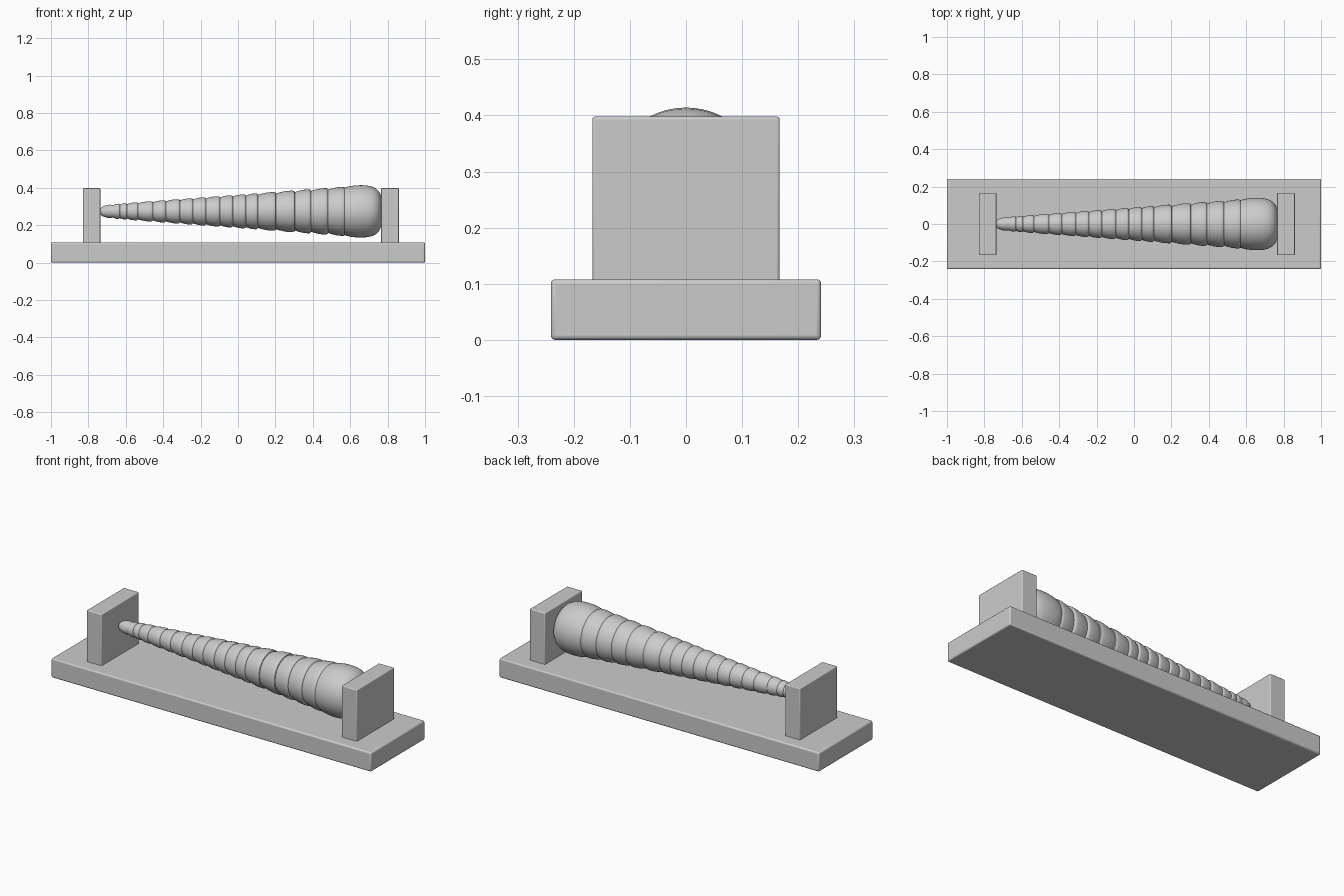
import bpy, bmesh, math

if "Cube" in bpy.data.objects:
    bpy.data.objects.remove(bpy.data.objects["Cube"])


def box(name, x0, x1, half_y, z0, z1, bevel):
    bpy.ops.mesh.primitive_cube_add(size=1, location=((x0 + x1) / 2, 0, (z0 + z1) / 2))
    ob = bpy.context.object
    ob.name = name
    ob.scale = (x1 - x0, 2 * half_y, z1 - z0)
    bpy.ops.object.transform_apply(location=False, rotation=False, scale=True)
    mod = ob.modifiers.new("soft_edges", "BEVEL")
    mod.width = bevel
    mod.segments = 3
    bpy.ops.object.shade_smooth_by_angle(angle=math.radians(40))
    return ob


# Stand: plinth with two upright end plates
box("base", -1, 1, 0.241, 0, 0.108, 0.008)
box("left_support", -0.83, -0.736, 0.167, 0.1, 0.398, 0.005)
box("right_support", 0.765, 0.86, 0.167, 0.1, 0.398, 0.005)

# Horn profile (x, radius): rounded tip, stepped whorls, blunt end
seams = [-0.67, -0.634, -0.596, -0.537, -0.457, -0.388, -0.313, -0.243, -0.174,
         -0.099, -0.03, 0.04, 0.104, 0.2, 0.302, 0.388, 0.479, 0.57]
AXIS_Z = 0.274


def taper(x):
    return 0.0435 + 0.0745 * (x + 0.6)


profile = [(-0.737, 0.012), (-0.732, 0.021), (-0.72, 0.028), (-0.70, 0.034), (-0.685, 0.036)]
for a, b in zip(seams, seams[1:]):
    step = 0.0035 + 0.04 * taper(a)
    low = taper(a) - step
    high = taper(b)
    for t in (0.0, 0.2, 0.4, 0.6, 0.8, 0.92, 1.0):
        r = low + (high - low) * math.sin(t / 0.85 * math.pi / 2)
        if t == 1.0:
            r -= step * 0.4
        profile.append((a + (b - a) * t + (0.002 if t == 0 else 0), r))
profile += [(0.572, 0.128), (0.60, 0.135), (0.63, 0.139), (0.66, 0.140), (0.69, 0.138),
            (0.715, 0.133), (0.738, 0.122), (0.753, 0.107), (0.763, 0.088), (0.767, 0.065)]

# Revolve the profile around the long axis
SIDES = 64
bm = bmesh.new()
rings = []
for x, r in profile:
    rings.append([bm.verts.new((x, r * math.cos(2 * math.pi * i / SIDES),
                                AXIS_Z + r * math.sin(2 * math.pi * i / SIDES)))
                  for i in range(SIDES)])
for p, q in zip(rings, rings[1:]):
    for i in range(SIDES):
        j = (i + 1) % SIDES
        bm.faces.new((p[i], p[j], q[j], q[i]))
bm.faces.new(rings[0])
bm.faces.new(rings[-1])
bmesh.ops.recalc_face_normals(bm, faces=bm.faces)
mesh = bpy.data.meshes.new("ringed_horn")
bm.to_mesh(mesh)
bm.free()
horn = bpy.data.objects.new("ringed_horn", mesh)
bpy.context.collection.objects.link(horn)
bpy.ops.object.select_all(action="DESELECT")
horn.select_set(True)
bpy.context.view_layer.objects.active = horn
bpy.ops.object.shade_smooth_by_angle(angle=math.radians(40))
